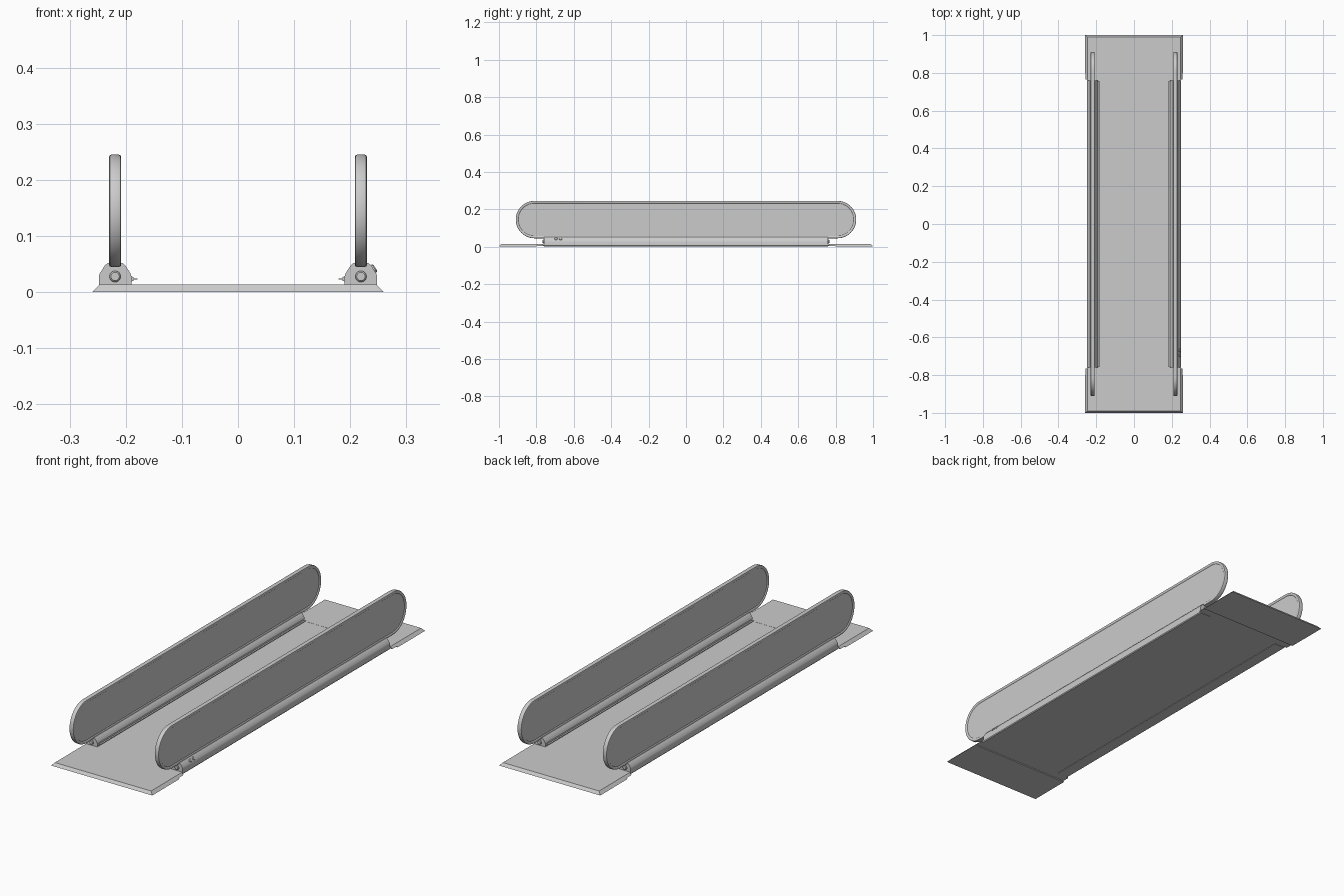
import bpy, bmesh, math

if "Cube" in bpy.data.objects:
    bpy.data.objects.remove(bpy.data.objects["Cube"])


def finish(bm, name, smooth=None):
    bmesh.ops.remove_doubles(bm, verts=bm.verts, dist=1e-6)
    bmesh.ops.recalc_face_normals(bm, faces=bm.faces)
    me = bpy.data.meshes.new(name)
    bm.to_mesh(me)
    bm.free()
    ob = bpy.data.objects.new(name, me)
    bpy.context.collection.objects.link(ob)
    if smooth:
        bpy.ops.object.select_all(action='DESELECT')
        ob.select_set(True)
        bpy.context.view_layer.objects.active = ob
        bpy.ops.object.shade_smooth_by_angle(angle=math.radians(smooth))
    return ob


def loft(name, rings, smooth=None):
    """Skin closed rings of equal length and cap both ends."""
    bm = bmesh.new()
    loops = [[bm.verts.new(p) for p in r] for r in rings]
    n = len(loops[0])
    for a, b in zip(loops, loops[1:]):
        for i in range(n):
            j = (i + 1) % n
            bm.faces.new((a[i], a[j], b[j], b[i]))
    bm.faces.new(loops[0])
    bm.faces.new(loops[-1])
    return finish(bm, name, smooth)


def extrude_y(name, profile, y0, y1, smooth=None):
    return loft(name, [[(x, y, z) for x, z in profile] for y in (y0, y1)], smooth)


def rect(x, y0, y1, z):
    return [(-x, y0, z), (x, y0, z), (x, y1, z), (-x, y1, z)]


def stadium(x, inset, steps=20):
    """Long rounded outline in the yz plane."""
    r = 0.1 - inset
    pts = []
    for side in (1, -1):
        for i in range(steps + 1):
            a = math.pi * i / steps
            pts.append((x, side * (0.81 + r * math.sin(a)), 0.145 + side * r * math.cos(a)))
    return pts


def cylinder(name, centre, direction, radius, length, sides=24):
    """Short cylinder with a softened outer rim."""
    dx, dz = direction[0], direction[2]
    rings = []
    for t, k in ((0, 1), (0.6, 1), (1, 0.75)):
        ring = []
        for i in range(sides):
            a = 2 * math.pi * i / sides
            u, v = radius * k * math.cos(a), radius * k * math.sin(a)
            ox, oy, oz = (u, 0, v) if direction[1] else (-dz * u, v, dx * u)
            ring.append(tuple(c + d * length * t + o
                              for c, d, o in zip(centre, direction, (ox, oy, oz))))
        rings.append(ring)
    return loft(name, rings, 30)


# Raised floor between the two end plates
extrude_y("floor", [(-0.242, 0.004), (0.242, 0.004), (0.247, 0.006),
                    (0.247, 0.013), (-0.247, 0.013), (-0.247, 0.006)], -0.77, 0.77)

# Bevelled entry and exit plates with a stepped inner lip
for s, tag in ((-1, "front"), (1, "back")):
    loft(tag + "_end_plate", [rect(0.26, s * 0.80, s * 1.0, 0),
                              rect(0.257, s * 0.80, s * 0.998, 0.003),
                              rect(0.247, s * 0.80, s * 0.990, 0.0135)])
    extrude_y(tag + "_plate_lip", [(-0.256, 0.004), (0.256, 0.004),
                                   (0.247, 0.0135), (-0.247, 0.0135)], s * 0.765, s * 0.80)

# Rail housing section: upright sides, sloping shoulders, flat top
housing = [(-0.028, 0.002), (0.026, 0.002), (0.029, 0.006), (0.029, 0.028), (0.027, 0.034),
           (0.018, 0.048), (0.013, 0.052), (-0.013, 0.052), (-0.018, 0.048),
           (-0.027, 0.034), (-0.029, 0.028), (-0.029, 0.013)]
rim = [(-0.0075, 0.013), (-0.0095, 0.011), (-0.0105, 0.008), (-0.0105, 0.003), (-0.0095, 0.001),
       (-0.007, 0), (0.007, 0), (0.0095, 0.001), (0.0105, 0.003), (0.0105, 0.008),
       (0.0095, 0.011), (0.0075, 0.013)]

for s, tag in ((-1, "left"), (1, "right")):
    cx = 0.219 * s
    extrude_y(tag + "_rail_housing", [(cx + s * x, z) for x, z in housing], -0.76, 0.76, 25)
    # Thin ledge and bead along the inner side
    extrude_y(tag + "_ledge", [(s * x, z) for x, z in
              ((0.192, 0.022), (0.179, 0.0225), (0.179, 0.0245), (0.192, 0.025))], -0.755, 0.755)
    extrude_y(tag + "_ledge_bead", [(s * x, z) for x, z in
              ((0.191, 0.019), (0.186, 0.020), (0.186, 0.027), (0.191, 0.028))], -0.755, 0.755)
    # Long side panel with a raised rounded rim
    loft(tag + "_side_panel", [stadium(cx + s * x, i) for x, i in rim], 35)
    # End cap bolts
    for e, end in ((-1, "front"), (1, "back")):
        cylinder(f"{tag}_{end}_bolt", (cx, e * 0.759, 0.028), (0, e, 0), 0.010, 0.007)

# Pair of push buttons on the right rail shoulder
d = (0.84, 0, 0.54)
for i, y in enumerate((-0.695, -0.670)):
    cylinder(f"button_{i + 1}", (0.2405, y, 0.041), d, 0.008, 0.005)
